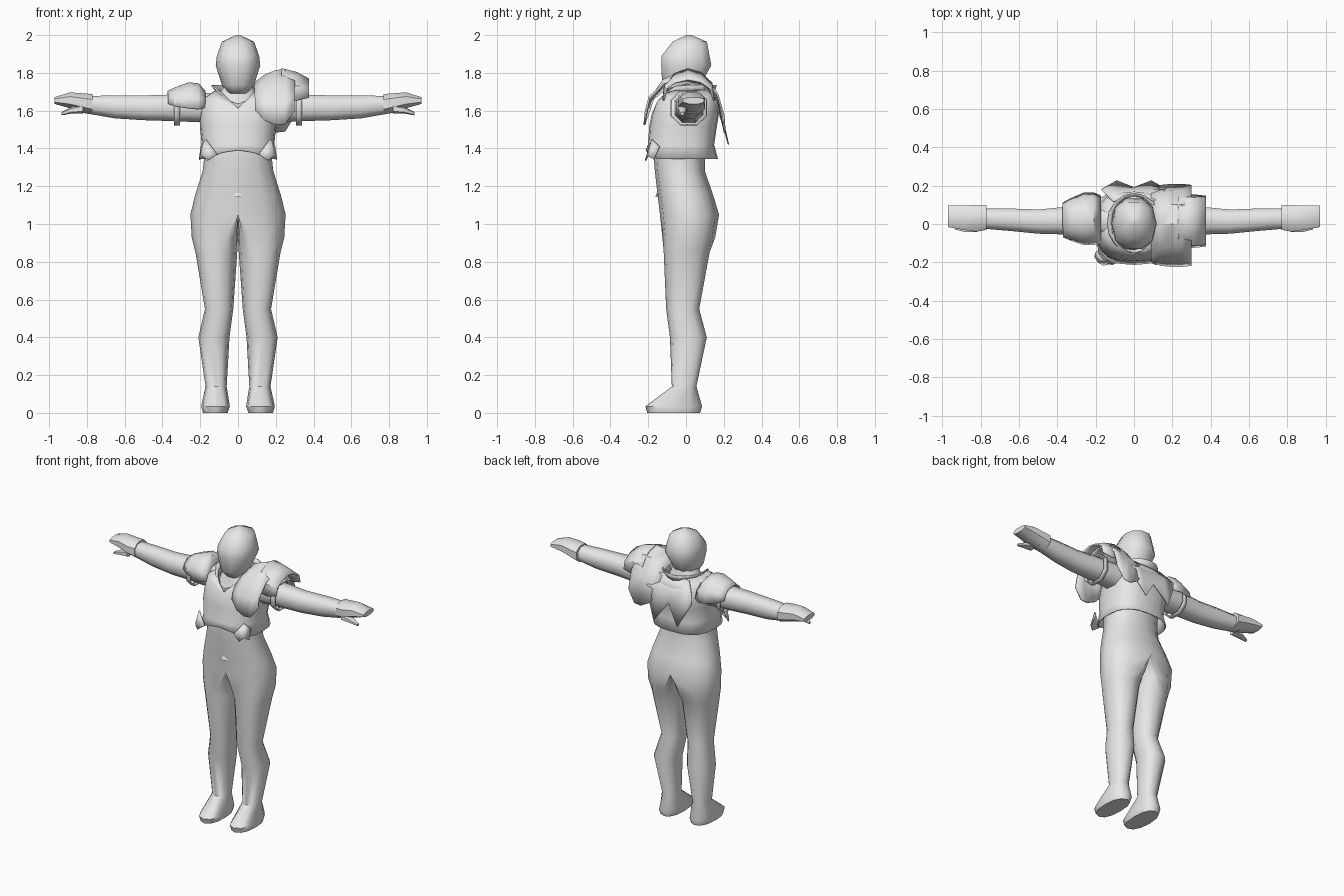
import bpy, bmesh, math

grey = bpy.data.materials.new("light_grey")
grey.diffuse_color = (0.8, 0.8, 0.8, 1)


def build(name, rows, closed=True, caps=True, mirror=False, thick=0, angle=50):
    """Bridge rows of points into a loft (closed) or a plate (open)."""
    bm = bmesh.new()
    vs = [[bm.verts.new(p) for p in r] for r in rows]
    n = len(rows[0])
    for a, b in zip(vs, vs[1:]):
        for i in range(n if closed else n - 1):
            j = (i + 1) % n
            quad = (a[i], a[j], b[j], b[i])
            if mirror and all(abs(v.co.x) < 1e-4 for v in quad):
                continue
            bm.faces.new(quad)
    if closed and caps:
        bm.faces.new(vs[0])
        bm.faces.new(vs[-1])
    bmesh.ops.remove_doubles(bm, verts=bm.verts, dist=1e-4)
    bmesh.ops.recalc_face_normals(bm, faces=bm.faces)
    me = bpy.data.meshes.new(name)
    bm.to_mesh(me)
    bm.free()
    me.materials.append(grey)
    ob = bpy.data.objects.new(name, me)
    bpy.context.collection.objects.link(ob)
    if mirror:
        ob.modifiers.new("Mirror", "MIRROR").use_clip = True
    if thick:
        s = ob.modifiers.new("Solidify", "SOLIDIFY")
        s.thickness, s.offset = thick, 0
    bpy.context.view_layer.objects.active = ob
    ob.select_set(True)
    bpy.ops.object.shade_smooth_by_angle(angle=math.radians(angle))
    ob.select_set(False)
    return ob


def bow(v, p):
    return math.copysign(abs(v) ** p, v)


def ring_z(z, xm, ro, ri, yf, yb, n=12, p=0.85):
    """Horizontal cross-section with separate outer and inner half widths."""
    pts = []
    for i in range(n):
        t = 2 * math.pi * i / n
        c = round(math.cos(t), 6)
        x = xm + (ro if c > 0 else ri) * bow(c, p)
        pts.append((x, (yf + yb) / 2 + (yb - yf) / 2 * bow(math.sin(t), p), z))
    return pts


def ring_x(x, yf, yb, zb, zt, n=8):
    """Upright cross-section along an arm."""
    return [(x, (yf + yb) / 2 + (yb - yf) / 2 * bow(math.cos(t), .85),
             (zb + zt) / 2 + (zt - zb) / 2 * bow(math.sin(t), .85))
            for t in (2 * math.pi * (i + .5) / n for i in range(n))]


# Legs, feet, hips and trunk: one half, mirrored
body = [(0.0, .115, .07, .06, -.205, .075), (.035, .115, .08, .072, -.215, .085),
        (.14, .115, .057, .055, -.075, .055), (.40, .125, .085, .08, -.085, .11),
        (.55, .10, .075, .075, -.105, .07), (.85, .112, .113, .108, -.118, .125),
        (.93, .06, .185, .06, -.125, .155), (1.05, 0, .252, 0, -.138, .175),
        (1.15, 0, .228, 0, -.15, .145), (1.28, 0, .187, 0, -.165, .10),
        (1.36, 0, .178, 0, -.172, .10), (1.5, 0, .175, 0, -.165, .12),
        (1.62, 0, .17, 0, -.11, .12), (1.68, 0, .10, 0, -.08, .09),
        (1.76, 0, .07, 0, -.07, .07)]
build("body", [ring_z(*r) for r in body], mirror=True)

# Navel
build("navel", [[(-.03, -.150, 1.145), (0, -.162, 1.143), (.03, -.150, 1.145), (0, -.14, 1.145)],
                [(-.012, -.150, 1.163), (0, -.153, 1.168), (.012, -.150, 1.163), (0, -.14, 1.163)]])

# Head: faceted helmet-like form
head = [(1.69, .055, -.09, .05), (1.735, .085, -.13, .08), (1.84, .118, -.137, .14),
        (1.89, .112, -.135, .13), (1.965, .085, -.075, .115), (2.0, .012, .0, .03)]
build("head", [ring_z(z, 0, w, w, f, b, 10) for z, w, f, b in head], angle=60)

# Arms, wrist cuffs, hands, thumbs and upper arm bands
arm = [(.13, -.07, .10, 1.53, 1.70), (.35, -.06, .095, 1.54, 1.69),
       (.50, -.055, .08, 1.545, 1.685), (.65, -.04, .085, 1.555, 1.685),
       (.82, -.025, .085, 1.585, 1.68)]
build("arm", [ring_x(*r) for r in arm], mirror=True)
hand = [(.77, -.035, .105, 1.575, 1.692), (.82, -.045, .105, 1.59, 1.695),
        (.89, -.035, .10, 1.61, 1.70), (.972, -.02, .10, 1.635, 1.672)]
build("hand", [ring_x(*r) for r in hand], mirror=True)
build("thumb", [ring_x(.82, -.045, .01, 1.585, 1.635, 6),
                ring_x(.88, -.045, .005, 1.585, 1.62, 6),
                ring_x(.935, -.03, -.01, 1.575, 1.592, 6)], mirror=True)
build("arm_band", [ring_x(.308, -.085, .115, 1.52, 1.71), ring_x(.338, -.085, .115, 1.52, 1.71)],
      caps=False, mirror=True, thick=.008)

# Chest armour: arched lower edge and V neckline
chest = []
rows = [(1.345, .203, -.21, .165), (1.42, .188, -.198, .145), (1.52, .198, -.19, .16),
        (1.58, .198, -.178, .17), (1.66, .185, -.155, .165), (1.71, .11, -.125, .13)]
for k, (z, w, f, b) in enumerate(rows):
    pts = []
    for x, y, h in ring_z(z, 0, w, w, f, b, 20, .75):
        if y < 0 and k == 0:
            h += .045 * max(0, 1 - (x / .16) ** 2)
        if y < 0 and k >= 4:
            h -= (.055, .10)[k - 4] * max(0, 1 - abs(x) / .10)
            y -= (0, .03)[k - 4] * max(0, 1 - abs(x) / .10)
        pts.append((x, y, h))
    chest.append(pts)
build("chest_armour", chest, caps=False, thick=.008)

# Pointed side tassets at the lower corners of the chest armour
build("tasset", [[(.11, -.205, 1.37), (.17, -.18, 1.45), (.195, -.14, 1.41)],
                 [(.16, -.215, 1.335), (.185, -.20, 1.36), (.205, -.17, 1.34)]],
      closed=False, mirror=True, thick=.006)

# Collar ribbon following the neckline
collar = [[], []]
for i in range(16):
    t = 2 * math.pi * i / 16
    s, c = math.sin(t), math.cos(t)
    v = max(0, -c) ** 3 * .10
    collar[0].append((.105 * s, .005 + .14 * c, 1.69 - v))
    collar[1].append((.14 * s, .005 + .155 * c, 1.735 - v))
build("collar", collar, caps=False, thick=.006)

# Zigzag back flaps
xs = (-.17, -.09, 0, .09, .17)
build("back_flaps", [[(x, .12, 1.71) for x in (-.11, -.06, 0, .06, .11)],
                     [(x, .178, 1.63) for x in xs],
                     [(x, y, z) for x, y, z in zip(xs, (.18, .225, .19, .225, .18),
                                                   (1.58, 1.42, 1.55, 1.42, 1.58))]],
      closed=False, thick=.006)


def arch(name, profile, stations):
    """Shoulder plate: a y-z profile repeated at x stations, with scaling and lift."""
    build(name, [[(x, .01 + (y - .01) * sy, top - (profile[3][1] - z) * sz)
                  for y, z in profile] for x, sy, top, sz in stations],
          closed=False, thick=.01, angle=35)


# Large layered shoulder plates on one side
wide = [(-.22, 1.52), (-.20, 1.64), (-.12, 1.76), (0, 1.815), (.10, 1.78), (.17, 1.67), (.205, 1.48)]
arch("large_shoulder_plate", wide,
     [(.09, .88, 1.745, .48), (.14, .97, 1.785, .80), (.20, 1, 1.81, .97),
      (.25, 1, 1.815, .97), (.30, .97, 1.78, .62)])
cap = [(-.12, 1.66), (-.11, 1.74), (-.06, 1.79), (.01, 1.815), (.08, 1.795), (.135, 1.74), (.15, 1.66)]
arch("outer_shoulder_plate", cap, [(.23, 1, 1.82, 1), (.31, 1, 1.80, .95), (.375, .95, 1.765, .62)])

# Small rounded shoulder plate on the other side
small = [(-.105, 1.61), (-.09, 1.68), (-.04, 1.735), (.02, 1.75), (.09, 1.735), (.14, 1.68), (.16, 1.60)]
arch("small_shoulder_plate", small,
     [(-.175, .9, 1.70, .6), (-.21, 1, 1.74, .95), (-.26, 1, 1.745, .95),
      (-.33, .8, 1.72, .7), (-.37, .65, 1.70, .45)])
